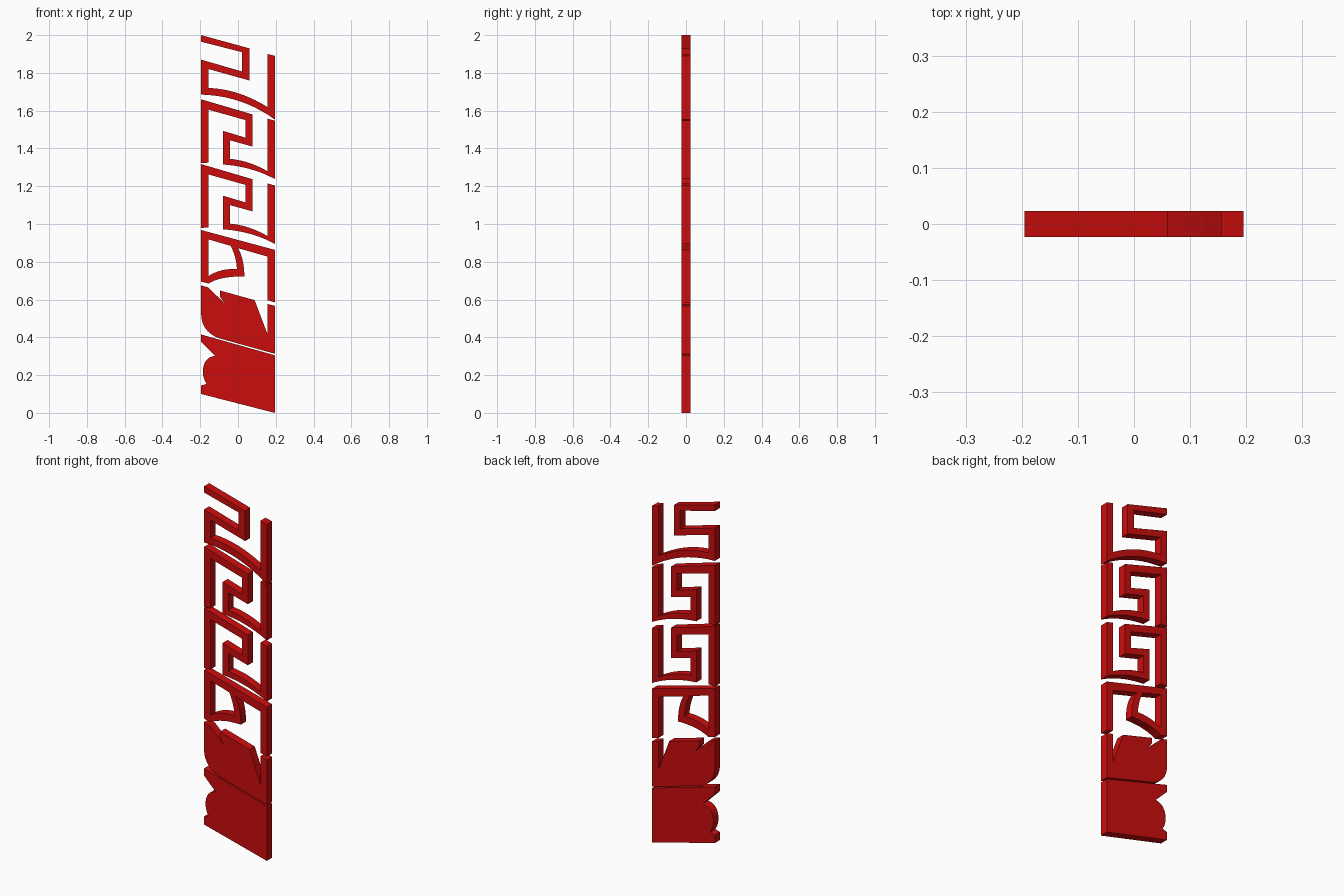
import bpy, math
from mathutils import Matrix, Vector

if "Cube" in bpy.data.objects:
    bpy.data.objects.remove(bpy.data.objects["Cube"])

HALF_T = 0.023
W = 0.195   # half width of the strip
I = 0.155   # inner edge of the side bars

red = bpy.data.materials.new("red")
red.diffuse_color = (0.6, 0.004, 0.004, 1)
red.use_nodes = True
red.node_tree.nodes["Principled BSDF"].inputs["Base Color"].default_value = red.diffuse_color


def arc(a, c, b, n=10):
    """Quadratic curve from a to b pulled toward c."""
    a, c, b = Vector(a), Vector(c), Vector(b)
    return [tuple(a * (1 - t) ** 2 + c * 2 * t * (1 - t) + b * t * t)
            for t in (i / n for i in range(n + 1))]


def plate(name, *loops, dz=0.0):
    """Flat plate from x,z outlines; later outlines become holes."""
    cu = bpy.data.curves.new(name, 'CURVE')
    cu.dimensions = '2D'
    cu.fill_mode = 'BOTH'
    cu.extrude = HALF_T
    for pts in loops:
        s = cu.splines.new('POLY')
        s.points.add(len(pts) - 1)
        for p, (x, z) in zip(s.points, pts):
            p.co = (x, z + dz, 0, 1)
        s.use_cyclic_u = True
    tmp = bpy.data.objects.new(name + "_outline", cu)
    bpy.context.collection.objects.link(tmp)
    bpy.context.view_layer.update()
    me = bpy.data.meshes.new_from_object(
        tmp.evaluated_get(bpy.context.evaluated_depsgraph_get()))
    bpy.data.objects.remove(tmp)
    me.transform(Matrix.Rotation(math.pi / 2, 4, 'X'))
    me.shade_flat()
    me.materials.clear()
    me.materials.append(red)
    ob = bpy.data.objects.new(name, me)
    bpy.context.collection.objects.link(ob)
    return ob


# top open meander
plate("top_meander",
      [(-W, 2.0), (.06, 1.93), (.06, 1.76), (-I, 1.82)]
      + arc((-I, 1.72), (0, 1.715), (I, 1.62))
      + [(I, 1.90), (W, 1.89)]
      + arc((W, 1.553), (.02, 1.68), (-W, 1.685))
      + [(-W, 1.87), (.02, 1.808), (.02, 1.91), (-W, 1.965)])

# two identical key-shaped spirals
key = ([(-W, 1.66), (.077, 1.58), (.077, 1.41), (-.043, 1.443)]
       + arc((-.043, 1.345), (.06, 1.335), (I, 1.28))
       + [(I, 1.558), (W, 1.547)]
       + arc((W, 1.238), (.07, 1.305), (-.08, 1.315))
       + [(-.08, 1.493), (.04, 1.457), (.04, 1.55), (-I, 1.605),
          (-I, 1.325), (-W, 1.322)])
plate("upper_key", key)
plate("lower_key", key, dz=-.343)

# hooked bracket with a window
plate("hook_bracket",
      [(-W, .968), (W, .863), (W, .585), (I, .597), (I, .828), (0, .872)]
      + arc((0, .872), (.032, .82), (.034, .722))[1:]
      + arc((.034, .722), (-.09, .725), (-I, .685))[1:]
      + [(-W, .695)],
      [(-I, .918)]
      + arc((-.038, .884), (-.008, .82), (-.006, .762))
      + arc((-.006, .762), (-.095, .765), (-I, .725))[1:])

# notched plate with rounded lower left corner
plate("notched_plate",
      [(-W, .675), (-.16, .665), (-.07, .58), (-.096, .615), (-.096, .648),
       (.088, .597), (I, .42), (I, .577), (W, .567), (W, .313), (-.1, .395)]
      + arc((-.1, .395), (-.195, .43), (-W, .525))[1:])

# base plate with a bulging left side
plate("base_plate",
      [(-W, .415), (W, .305), (W, 0), (-W, .10), (-W, .145)]
      + arc((-.166, .153), (-.186, .185), (-.186, .22), 6)
      + arc((-.186, .22), (-.183, .295), (-.122, .302), 8)[1:]
      + [(-W, .375)])
